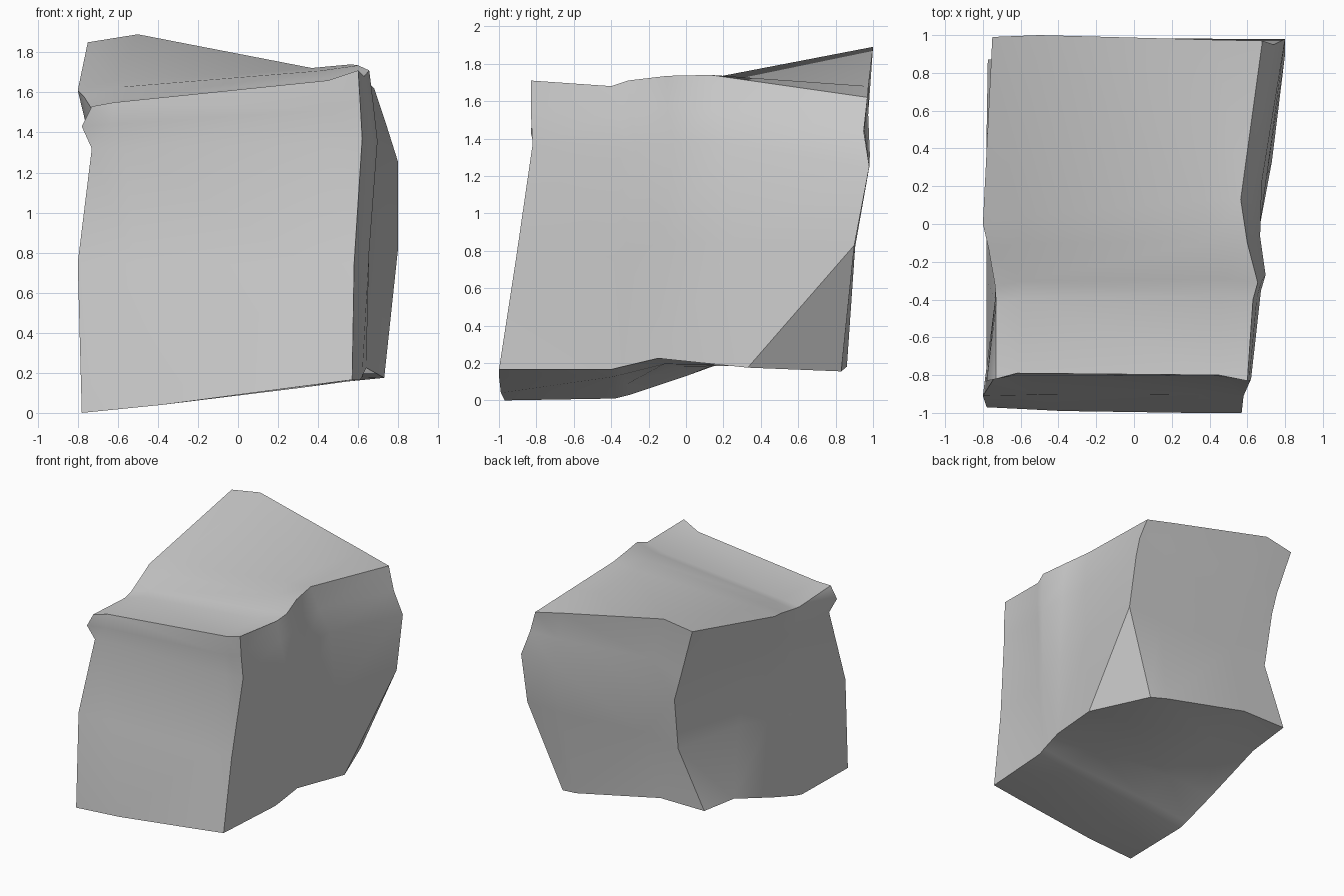
import bpy
import bmesh
import math
from mathutils import Vector

default_cube = bpy.data.objects.get("Cube")
if default_cube:
    bpy.data.objects.remove(default_cube, do_unlink=True)


def points(*coords):
    return [Vector(c) for c in coords]


# Corners of the block, keyed by side (L/R), depth (F/B) and height (D/U)
corner = {
    "LFD": Vector((-.78, -.97, 0)), "RFD": Vector((.57, -1, .165)),
    "LBD": Vector((-.774, .87, .35)), "RBD": Vector((.77, .85, .16)),
    "LFU": Vector((-.73, -.82, 1.53)), "RFU": Vector((.6, -.83, 1.71)),
    "LBU": Vector((-.75, .99, 1.85)), "RBU": Vector((.68, .97, 1.62)),
}


def edge(start, end, *inner):
    return [corner[start]] + points(*inner) + [corner[end]]


# Broken edges running left to right
front_low = edge("LFD", "RFD", (-.38, -.99, .04), (.3, -1, .13))
front_top = edge("LFU", "RFU", (-.62, -.79, 1.55), (.45, -.8, 1.66))
back_low = edge("LBD", "RBD", (-.38, .87, .35), (.39, .86, .18))
back_top = edge("LBU", "RBU", (-.5, 1, 1.89), (.43, .975, 1.68))

# Broken edges running front to back
left_low = edge("LFD", "LBD", (-.78, -.38, .01), (-.78, -.3, .03),
                (-.78, 0, .13), (-.78, .5, .31))
left_top = edge("LFU", "LBU", (-.73, -.42, 1.51), (-.735, -.33, 1.525),
                (-.77, -.13, 1.58), (-.8, 0, 1.61))
right_low = edge("RFD", "RBD", (.61, -.4, .165), (.62, -.34, .18),
                 (.64, -.15, .225), (.73, .33, .175))
right_top = edge("RFU", "RBU", (.63, -.4, 1.68), (.655, -.31, 1.71),
                 (.6, -.1, 1.735), (.565, .13, 1.74))

# Broken edges running upward
front_left = edge("LFD", "LFU", (-.8, -.91, .75), (-.73, -.8, 1.32), (-.78, -.83, 1.43))
front_right = edge("RFD", "RFU", (.58, -.91, .75), (.62, -.82, 1.37), (.61, -.83, 1.55))
back_left = edge("LBD", "LBU", (-.56, .9, .81), (-.575, .97, 1.24), (-.63, .965, 1.45))
back_right = edge("RBD", "RBU", (.8, .9, .83), (.8, .98, 1.25), (.74, .95, 1.44))


def fractions(a, b):
    """Average fraction of length along two matching edges."""
    def along(curve):
        run = [0]
        for p, q in zip(curve, curve[1:]):
            run.append(run[-1] + (q - p).length)
        return [r / run[-1] for r in run]
    return [(s + t) / 2 for s, t in zip(along(a), along(b))]


def patch(bm, low, high, start, end):
    """Blend a surface between four boundary edges."""
    us, vs = fractions(low, high), fractions(start, end)
    rows = []
    for j, v in enumerate(vs):
        row = []
        for i, u in enumerate(us):
            across = low[i].lerp(high[i], v)
            along = start[j].lerp(end[j], u)
            flat = low[0].lerp(low[-1], u).lerp(high[0].lerp(high[-1], u), v)
            row.append(bm.verts.new(across + along - flat))
        rows.append(row)
    for r, s in zip(rows, rows[1:]):
        for i in range(len(us) - 1):
            bm.faces.new((r[i], r[i + 1], s[i + 1], s[i]))


bm = bmesh.new()
patch(bm, front_low, front_top, front_left, front_right)
patch(bm, back_low, back_top, back_left, back_right)
patch(bm, left_low, left_top, front_left, back_left)
patch(bm, right_low, right_top, front_right, back_right)
patch(bm, front_low, back_low, left_low, right_low)
patch(bm, front_top, back_top, left_top, right_top)
bmesh.ops.remove_doubles(bm, verts=bm.verts[:], dist=.0005)
bmesh.ops.recalc_face_normals(bm, faces=bm.faces[:])


def nearest(target):
    return min(bm.verts, key=lambda v: (v.co - target).length)


# Chip off the low back corner
chip = [nearest(right_low[-2]), nearest(back_right[1])]
bmesh.ops.connect_vert_pair(bm, verts=chip)
nearest(corner["RBD"]).co = Vector((.53, .83, .155))
bmesh.ops.triangulate(bm, faces=bm.faces[:], quad_method="SHORT_EDGE")

mesh = bpy.data.meshes.new("rock_block")
bm.to_mesh(mesh)
bm.free()
rock = bpy.data.objects.new("rock_block", mesh)
bpy.context.collection.objects.link(rock)

# Plain stone colour
stone = bpy.data.materials.new("grey stone")
stone.use_nodes = True
stone.diffuse_color = (.6, .6, .6, 1)
stone.node_tree.nodes["Principled BSDF"].inputs["Base Color"].default_value = stone.diffuse_color
mesh.materials.append(stone)

bpy.ops.object.select_all(action="DESELECT")
rock.select_set(True)
bpy.context.view_layer.objects.active = rock
bpy.ops.object.shade_smooth_by_angle(angle=math.radians(30))
